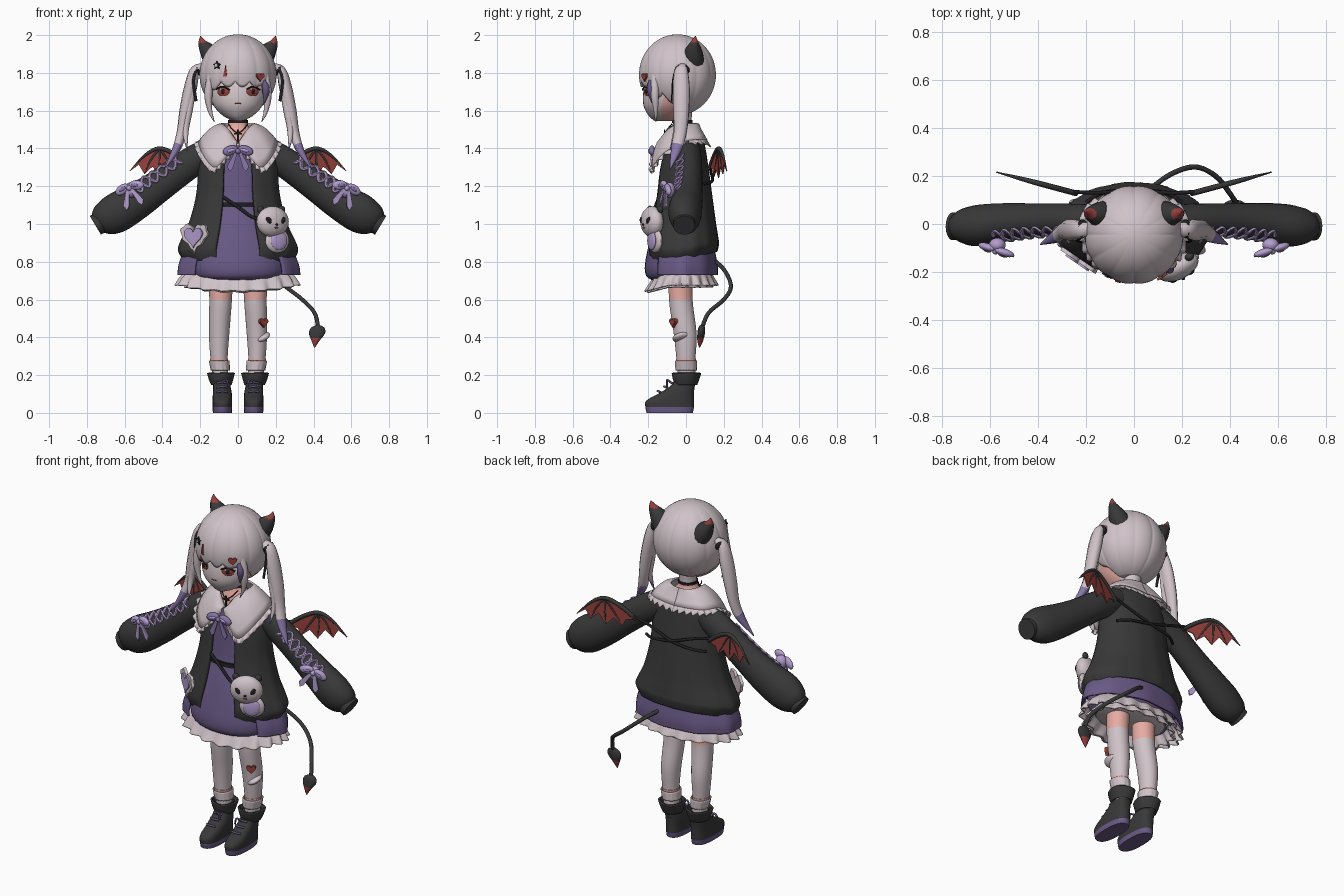
import bpy, bmesh
from math import sin, cos, pi, acos
from mathutils import Vector, Matrix

cube = bpy.data.objects.get("Cube")
if cube:
    bpy.data.objects.remove(cube)


def paint(name, *rgb):
    mat = bpy.data.materials.new(name)
    mat.use_nodes = True
    mat.diffuse_color = (*rgb, 1)
    mat.node_tree.nodes["Principled BSDF"].inputs["Base Color"].default_value = (*rgb, 1)
    return mat


white = paint("warm white", .63, .545, .58)
pale = paint("pale face", .64, .55, .57)
skin = paint("pink skin", .82, .42, .37)
black = paint("soft black", .04, .04, .041)
purple = paint("dusty purple", .14, .1, .235)
violet = paint("mid violet", .25, .185, .4)
lilac = paint("lilac", .45, .34, .62)
red = paint("dark red", .31, .052, .046)
ink = paint("ink", .014, .014, .016)


def finish(name, bm, mats, rule=None, thick=0, matrix=None):
    """Clean the mesh, choose face colours by a rule and link the object."""
    bmesh.ops.remove_doubles(bm, verts=bm.verts, dist=.00005)
    bmesh.ops.recalc_face_normals(bm, faces=bm.faces)
    for f in bm.faces:
        f.smooth = True
        if rule:
            f.material_index = int(rule(f.calc_center_median()))
    mesh = bpy.data.meshes.new(name)
    bm.to_mesh(mesh)
    bm.free()
    mesh.set_sharp_from_angle(angle=.8)
    for m in mats if isinstance(mats, tuple) else (mats,):
        mesh.materials.append(m)
    ob = bpy.data.objects.new(name, mesh)
    bpy.context.collection.objects.link(ob)
    if matrix:
        ob.matrix_world = matrix
    if thick:
        mod = ob.modifiers.new("thickness", "SOLIDIFY")
        mod.thickness, mod.offset = thick, 0
    return ob


def spline(pts, t):
    """Smooth curve through points of any dimension."""
    n = len(pts) - 1
    i = min(int(t * n), n - 1)
    f = t * n - i
    a, b, c, d = (Vector(pts[max(0, min(n, i + k))]) for k in (-1, 0, 1, 2))
    return b + (c - a) * (f / 2) + (a * 2 - b * 5 + c * 4 - d) * (f * f / 2) + (b * 3 - a - c * 3 + d) * (f ** 3 / 2)


def sheet(name, fn, nu, nv, mats, wrap=True, caps=False, **kw):
    """Grid surface from fn(u, v); u runs around and v runs along."""
    bm = bmesh.new()
    cols = nu if wrap else nu + 1
    rows = [[bm.verts.new(fn(i / nu, j / nv)) for i in range(cols)] for j in range(nv + 1)]
    for a, b in zip(rows, rows[1:]):
        for i in range(nu):
            k = (i + 1) % cols
            bm.faces.new((a[i], a[k], b[k], b[i]))
    if caps:
        bm.faces.new(rows[0])
        bm.faces.new(rows[-1])
    return finish(name, bm, mats, **kw)


def loft(name, rows, mats, n=32, gap=0, square=1, side=1, caps=True, fold=0, folds=9, steps=5, **kw):
    """Stack of ovals: z, half width, front y, back y, centre x."""
    rows = [tuple(r) + (0,) * (5 - len(r)) for r in rows]

    def fn(u, v):
        z, rx, front, back, cx = spline(rows, v)
        a = gap + u * 2 * (pi - gap)
        s, c = sin(a), cos(a)
        k = 1 + fold * v * sin(folds * a)
        s = abs(s) ** square * (1 if s > 0 else -1) * k
        c = abs(c) ** square * (1 if c > 0 else -1) * k
        return Vector((side * cx + rx * s, (front + back) / 2 - (back - front) / 2 * c, z))
    return sheet(name, fn, n, steps * (len(rows) - 1), mats, wrap=not gap, caps=caps and not gap, **kw)


def tube(name, pts, radii, mats, side=1, flat=1, n=10, steps=5, **kw):
    """Round or flattened tube along a smooth path."""
    if not isinstance(radii, (list, tuple)):
        radii = [radii] * len(pts)
    rows = [(side * p[0], p[1], p[2], r) for p, r in zip(pts, radii)]

    def fn(u, v):
        q = spline(rows, v)
        t = (spline(rows, min(1, v + .01)) - spline(rows, max(0, v - .01))).to_3d().normalized()
        across = t.cross(Vector((.1, .97, .2))).normalized()
        a = 2 * pi * u
        return q.to_3d() + (across * cos(a) + across.cross(t) * sin(a) * flat) * max(q[3], .001)
    return sheet(name, fn, n, steps * (len(pts) - 1), mats, caps=True, **kw)


def place(x, y, z, turn=0, tilt=0):
    return Matrix.Translation((x, y, z)) @ Matrix.Rotation(turn, 4, 'Z') @ Matrix.Rotation(tilt, 4, 'Y')


def blob(name, size, matrix, mat):
    bm = bmesh.new()
    bmesh.ops.create_uvsphere(bm, u_segments=20, v_segments=12, radius=1)
    bmesh.ops.scale(bm, vec=size, verts=bm.verts)
    return finish(name, bm, mat, matrix=matrix)


def plate(name, outline, depth, matrix, mat):
    """Flat outline in x and z with a thin edge."""
    bm = bmesh.new()
    face = bm.faces.new([bm.verts.new((x, 0, z)) for x, z in outline])
    out = bmesh.ops.extrude_face_region(bm, geom=[face])["geom"]
    bmesh.ops.translate(bm, vec=(0, -depth, 0), verts=[g for g in out if isinstance(g, bmesh.types.BMVert)])
    return finish(name, bm, mat, matrix=matrix)


def heart(size, wave=0):
    angles = [2 * pi * i / 64 for i in range(64)]
    return [(size * (1 + wave * sin(12 * t)) * sin(t) ** 3,
             size * (1 + wave * sin(12 * t)) * (13 * cos(t) - 5 * cos(2 * t) - 2 * cos(3 * t) - cos(4 * t)) / 16) for t in angles]


def bow(name, s, m, cloth, lining):
    for k in (-1, 1):
        blob(name + "_loop", (s * .46, s * .18, s * .28), m @ place(k * s * .45, 0, s * .05, 0, k * .3), cloth)
        blob(name + "_fold", (s * .24, s * .1, s * .1), m @ place(k * s * .4, -s * .13, s * .05, 0, k * .3), lining)
        plate(name + "_tail", [(0, 0), (k * s * .3, -s), (k * s * .5, -s * 1.2), (k * s * .65, -s * .9), (k * s * .18, 0)], .008, m, cloth)
    blob(name + "_knot", (s * .17, s * .22, s * .18), m, cloth)


# Head, neck and face; the hair colour covers the nape
loft("head", [(1.545, .02, -.165, -.06), (1.57, .075, -.195, -.02), (1.62, .125, -.223, .01), (1.68, .15, -.228, .05),
              (1.75, .16, -.215, .1), (1.85, .14, -.18, .08)], (pale, skin, white), rule=lambda c: (c.y > -.125) + (c.y > -.04))
loft("neck_and_chest", [(1.4, .11, -.105, .06), (1.48, .085, -.085, .05), (1.53, .05, -.07, .03), (1.62, .05, -.06, .035)],
     (skin, white), rule=lambda c: c.z > 1.55 and c.y > -.02)
loft("choker", [(1.535, .054, -.075, .035), (1.55, .054, -.075, .035)], ink)
plate("pendant_bar", [(-.02, .01), (.02, .01), (.02, .018), (-.02, .018)], .006, place(0, -.11, 1.465), ink)
plate("pendant_stem", [(-.005, -.03), (.005, -.03), (.005, .035), (-.005, .035)], .006, place(0, -.11, 1.465), ink)
blob("mouth", (.018, .004, .003), place(0, -.225, 1.638), red)
for s in (-1, 1):
    eye = place(s * .077, -.205, 1.702, s * .45)
    blob("eye", (.035, .008, .027), eye, red)
    blob("pupil", (.011, .004, .013), eye @ place(0, -.007, 0), ink)
    blob("eye_glint", (.006, .003, .006), eye @ place(-.012, -.008, .01), white)
    tube("eyelash", [(-.038, -.008, .012), (0, -.012, .026), (.04, -.008, .008)], .004, ink, matrix=eye)
    tube("necklace", [(.05, -.075, 1.53), (.03, -.1, 1.5), (0, -.115, 1.48)], .003, ink, s)

# Hair cap with fluted locks and a jagged fringe
def hair(u, v):
    a = 2 * pi * u
    m = min(a, 2 * pi - a)
    fringe = 1.755 - .03 * abs(sin(8 * a + .6)) - .06 * max(0, min(1, (m - .6) / .4))
    blend = max(0, min(1, (m - 1.2) / .5))
    edge = fringe + (1.588 - fringe) * blend
    th = v * acos((edge - 1.79) / .21)
    r = .2 * sin(th) * (1 - .028 * (1 - abs(sin(6 * a)) ** .5))
    return Vector((r * sin(a), -.045 - r * cos(a), 1.79 + .208 * cos(th)))


sheet("hair_cap", hair, 160, 24, white, thick=.012)
for s in (-1, 1):
    tube("face_lock", [(.14, -.165, 1.8), (.157, -.165, 1.69), (.148, -.16, 1.6), (.125, -.16, 1.54)], [.02, .022, .012, .002], white, s)
    tube("pigtail", [(.17, -.02, 1.83), (.225, -.025, 1.815), (.25, -.025, 1.73), (.278, -.025, 1.6), (.298, -.03, 1.49), (.325, -.05, 1.4),
                     (.39, -.085, 1.29)], [.02, .026, .034, .032, .026, .022, .002], (white, violet), s, flat=1.35, rule=lambda c: c.z < 1.42)
    tube("pigtail_strand", [(.235, -.04, 1.75), (.262, -.045, 1.6), (.278, -.05, 1.5), (.27, -.085, 1.39)], [.02, .022, .018, .002],
         (white, violet), s, rule=lambda c: c.z < 1.44)
    blob("pigtail_tie", (.018, .04, .03), place(s * .215, -.02, 1.815, 0, s * .5), ink)
    tube("tie_ribbon", [(.215, -.05, 1.83), (.235, -.07, 1.76), (.222, -.075, 1.65)], .008, ink, s, flat=.5)
    tube("horn", [(.12, .04, 1.86), (.155, .04, 1.91), (.187, .045, 1.955), (.198, .05, 1.995)], [.058, .048, .025, .002],
         (black, red), s, n=14, steps=8, rule=lambda c: c.z > 1.96)
tube("purple_lock", [(.135, -.187, 1.76), (.148, -.187, 1.71), (.14, -.18, 1.64)], [.01, .02, .003], purple)
plate("heart_clip", heart(.024), .01, place(.115, -.215, 1.78, .55), red)
plate("star_clip", [(.024 * (1 - i % 2 * .5) * sin(i * pi / 5), .024 * (1 - i % 2 * .5) * cos(i * pi / 5)) for i in range(10)],
      .008, place(-.11, -.212, 1.84, -.5), ink)
plate("star_clip_centre", [(.009 * sin(i * pi / 4), .009 * cos(i * pi / 4)) for i in range(8)], .004, place(-.114, -.219, 1.84, -.5), white)
plate("fringe_clip", [(-.013, -.02), (.01, -.02), (0, .04)], .008, place(-.065, -.236, 1.8, -.3), red)

# Dress, overskirt and frills
loft("dress", [(1.44, .1, -.09, .06), (1.36, .14, -.12, .08), (1.2, .16, -.13, .09), (1.1, .16, -.14, .1), (1, .2, -.17, .12),
               (.88, .25, -.2, .14), (.78, .262, -.218, .148), (.725, .245, -.21, .14), (.7, .2, -.175, .11)],
     (purple, white), rule=lambda c: c.z < .702)
loft("overskirt", [(.95, .25, -.16, .13), (.85, .29, -.19, .15), (.78, .315, -.2, .162), (.73, .32, -.2, .162)], purple,
     n=64, gap=.8, fold=.02, thick=.01)
frill = loft("skirt_frill", [(.76, .25, -.16, .12), (.72, .295, -.18, .14), (.675, .318, -.21, .162)], white, n=160, caps=False, fold=.05, folds=19, thick=.008)
under = loft("lower_frill", [(.73, .22, -.15, .11), (.665, .27, -.195, .135)], white, n=120, caps=False, fold=.06, folds=16, thick=.008)
for v in list(frill.data.vertices) + list(under.data.vertices):
    v.co.z += .25 * min(0, v.co.y + .09)
loft("belt", [(1.09, .168, -.148, .11), (1.115, .168, -.148, .11)], ink)

# Jacket, open at the front, with a lower front edge
jacket = loft("jacket", [(1.47, .1, -.07, .07), (1.42, .18, -.1, .09), (1.3, .2, -.135, .11), (1.15, .213, -.155, .13), (1, .252, -.18, .15),
                         (.89, .3, -.2, .162), (.85, .307, -.2, .165), (.81, .285, -.19, .157)], black, n=72, gap=.38, fold=.012, folds=14, thick=.018)
for v in jacket.data.vertices:
    v.co.z += max(0, v.co.y + .05) * .22 * max(0, min(1, (1 - v.co.z) / .15))

# Wide collar with a ruffled edge
inner = [(.004, -.115, 1.425), (.03, -.105, 1.47), (.055, -.09, 1.505), (.08, -.05, 1.525), (.085, 0, 1.53), (.07, .04, 1.53), (.04, .06, 1.53), (0, .065, 1.53)]
outer = [(.01, -.14, 1.41), (.06, -.17, 1.355), (.125, -.175, 1.3), (.185, -.12, 1.37), (.205, -.01, 1.435), (.17, .075, 1.445), (.09, .105, 1.445), (0, .11, 1.44)]
for s in (-1, 1):
    def collar(u, v):
        p = spline(inner, u).lerp(spline(outer, u), v)
        return Vector((s * p.x, p.y - .012 * sin(pi * v), p.z + .018 * sin(pi * v)))

    def ruffle(u, v):
        p = spline(outer, u)
        out = (p - spline(inner, u)).normalized()
        p += out * .03 * v + Vector((.3, -.6, .6)) * .012 * v * sin(36 * pi * u)
        return Vector((s * p.x, p.y, p.z))
    sheet("collar", collar, 40, 6, white, wrap=False, thick=.01)
    sheet("collar_ruffle", ruffle, 140, 3, white, wrap=False, thick=.006)
bow("chest_bow", .09, place(0, -.18, 1.385), violet, lilac)

# Sleeves with crossed laces and bows
arm = [(.13, .015, 1.395), (.25, .018, 1.325), (.4, .016, 1.215), (.53, .008, 1.125), (.64, -.006, 1.06), (.71, -.008, 1.022), (.745, -.01, 1)]
girth = [.075, .081, .085, .097, .106, .088, .055]
for s in (-1, 1):
    tube("sleeve", arm, girth, black, s, flat=.82, n=24)
    tube("sleeve_cuff", [(.73, -.01, 1.008), (.755, -.01, .993)], .058, black, s, n=24)
    for k in (-1, 1):
        lace = []
        for i in range(33):
            t = .2 + .32 * i / 32
            angle = .85 + k * .42 * cos(i * pi / 5)
            r = spline([(g, 0) for g in girth], t)[0] * 1.05
            lace.append(spline(arm, t) + Vector((.55 * cos(angle), -.86 * sin(angle), .83 * cos(angle))) * r)
        tube("sleeve_lace", lace, .009, lilac, s, n=6, steps=2, flat=.7)
    bow("sleeve_bow", .09, place(s * .575, -.108, 1.19, s * .3, s * .3), lilac, violet)
    blob("sleeve_bow_base", (.035, .03, .04), place(s * .57, -.088, 1.18), lilac)

# Pocket heart and round animal bag
pocket = place(-.225, -.145, .935, -.6)
plate("pocket_frill", heart(.085, .06), .016, pocket, white)
plate("pocket_heart", heart(.058), .008, pocket @ place(0, -.016, 0), lilac)
bag = place(.183, -.18, 1.012, .45)
blob("bag_head", (.092, .052, .082), bag, white)
blob("bag_frill", (.07, .025, .065), bag @ place(.03, .005, -.1), white)
blob("bag_bib", (.048, .012, .05), bag @ place(.03, -.017, -.1), lilac)
blob("bag_nose", (.008, .008, .005), bag @ place(0, -.051, -.015), ink)
blob("bag_mouth", (.011, .005, .004), bag @ place(0, -.049, -.032), red)
for s in (-1, 1):
    blob("bag_ear", (.02, .016, .02), bag @ place(s * .062, .018, .065), black)
    blob("bag_eye", (.013, .009, .02), bag @ place(s * .042, -.042, .008, s * .3, s * .6), ink)
tube("bag_strap", [(-.09, -.14, 1.15), (0, -.163, 1.09), (.07, -.18, 1.04), (.13, -.19, 1.02)], .009, ink)

# Wings and the straps that cross the back
wing = [(.04, .0), (.13, .065), (.22, .1), (.3, .065), (.385, -.02), (.335, .015), (.305, -.035), (.26, .005), (.215, -.055), (.17, -.01), (.12, -.05), (.1, -.01)]
for s in (-1, 1):
    m = place(s * .2, .12, 1.3, s * .26)
    plate("wing", [(s * x, z) for x, z in wing], .006, m, red)
    tube("wing_edge", [(x, -.003, z) for x, z in wing[:5]], [.012, .012, .011, .008, .002], black, s, matrix=m)
    for tip in (6, 8, 10):
        x, z = wing[tip]
        tube("wing_finger", [(.22, -.003, .1), ((.22 + x) / 2 + .005, -.003, (.12 + z) / 2), (x, -.003, z)], [.007, .006, .003], black, s, matrix=m)
    tube("back_strap", [(.26, .135, 1.32), (.15, .13, 1.29), (0, .14, 1.24), (-.13, .13, 1.22), (-.2, .09, 1.21)], .008, ink, s)

# Tail with a two-coloured spade
tube("tail", [(.04, .12, .83), (.14, .2, .76), (.25, .238, .67), (.34, .2, .6), (.405, .12, .53), (.425, .085, .45)], .011, black)
loft("tail_spade", [(.345, .002, .07, .074, .405), (.38, .02, .06, .09, .41), (.42, .042, .06, .1, .418), (.45, .036, .065, .1, .422),
                    (.465, .008, .075, .095, .425)], (black, red), rule=lambda c: c.z < .395)

# Legs, socks and boots
for s in (-1, 1):
    loft("leg", [(.15, .04, -.04, .05, .09), (.28, .045, -.05, .05, .1), (.42, .054, -.065, .056, .1), (.6, .06, -.09, .035, .092),
                 (.78, .066, -.09, .04, .09)], (white, skin), side=s, rule=lambda c: c.z > .605)
    loft("sock_band", [(.278, .048, -.053, .053, .1), (.287, .048, -.053, .053, .1)], skin, side=s)
    loft("sock_frill", [(.276, .052, -.056, .056, .1), (.225, .047, -.052, .055, .093)], white, n=60, side=s, caps=False, fold=.03, folds=12, thick=.006)
    loft("boot", [(0, .05, -.208, .036, .083), (.03, .052, -.215, .042, .083), (.065, .052, -.21, .042, .083), (.105, .05, -.14, .042, .083),
                  (.15, .045, -.075, .048, .086), (.2, .044, -.055, .055, .09)], (black, purple), side=s, square=.8, rule=lambda c: c.z < .032)
    loft("boot_cuff", [(.15, .05, -.055, .055, .088), (.18, .06, -.065, .066, .09), (.212, .068, -.07, .075, .09)], black, n=60, side=s,
         caps=False, fold=.05, folds=4, thick=.01)
    for y, z in ((-.145, .11), (-.11, .134), (-.08, .157)):
        tube("boot_lace", [(.055, y + .01, z), (.083, y - .005, z + .006), (.111, y + .01, z)], .006, purple, s)
    tube("boot_lace_loop", [(.083, -.085, .165), (.06, -.1, .175), (.05, -.1, .14)], .005, purple, s)
plate("knee_heart", heart(.026), .02, place(.128, -.058, .48, .6), red)
blob("leg_bandage", (.045, .052, .02), place(.126, -.022, .4, .5, -.5), white)
